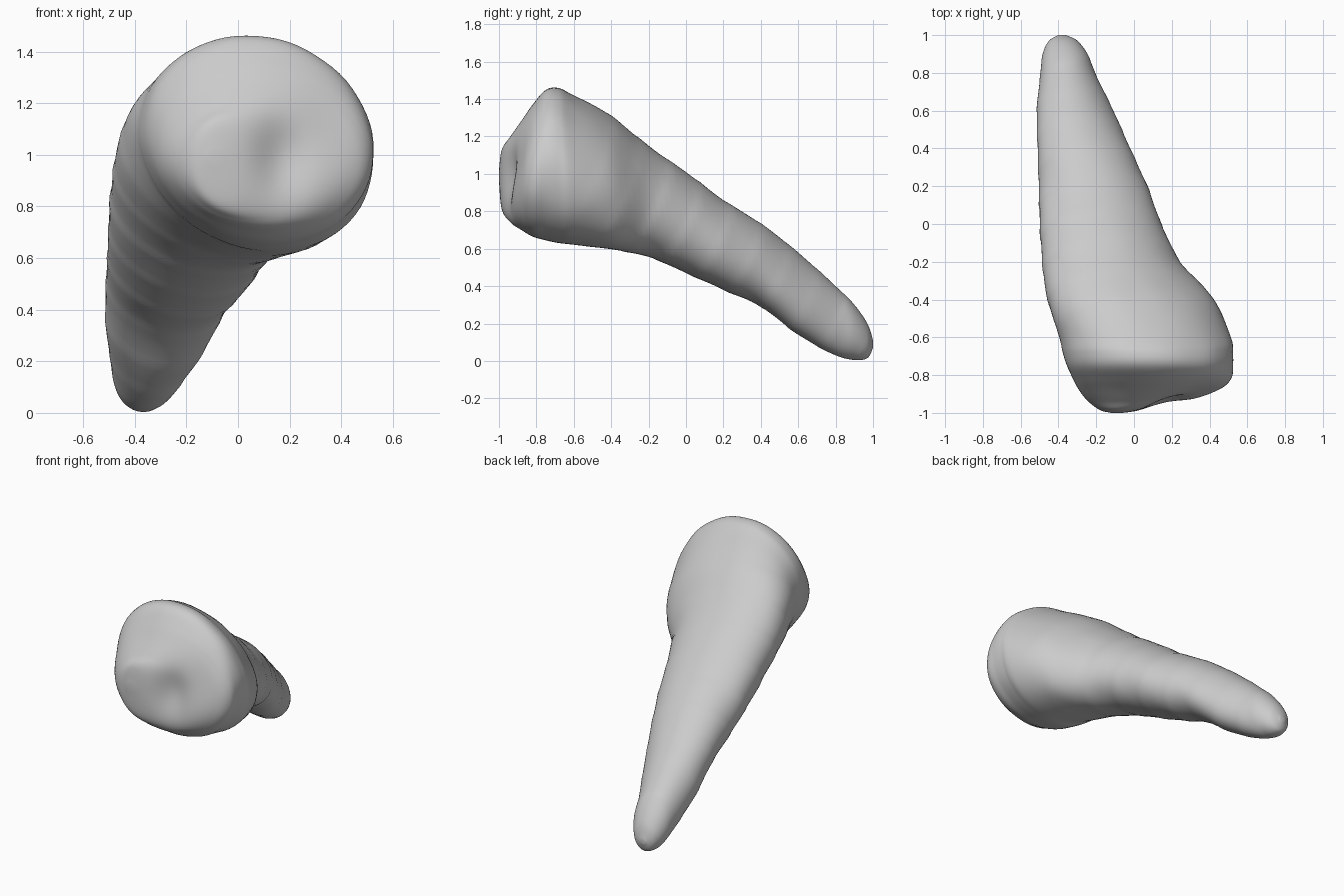
import bpy, bmesh, math
from mathutils import Vector, noise

if "Cube" in bpy.data.objects:
    bpy.data.objects.remove(bpy.data.objects["Cube"])

# Stations along the horn: y, x left, x right, z bottom, z top, lean of the oval
STATIONS = [
    (1.00, -0.40, -0.36, 0.07, 0.11, 0.0),
    (0.97, -0.45, -0.30, 0.015, 0.20, 0.0),
    (0.90, -0.485, -0.245, 0.005, 0.30, 0.0),
    (0.80, -0.495, -0.205, 0.03, 0.40, 0.05),
    (0.60, -0.515, -0.11, 0.14, 0.58, 0.1),
    (0.40, -0.51, -0.02, 0.29, 0.735, 0.1),
    (0.20, -0.505, 0.07, 0.38, 0.86, 0.12),
    (0.00, -0.50, 0.145, 0.47, 1.01, 0.15),
    (-0.20, -0.485, 0.245, 0.555, 1.15, 0.22),
    (-0.40, -0.46, 0.425, 0.595, 1.31, 0.25),
    (-0.60, -0.395, 0.513, 0.62, 1.42, 0.18),
    (-0.68, -0.375, 0.525, 0.63, 1.46, 0.12),
    (-0.75, -0.355, 0.525, 0.645, 1.45, 0.1),
    (-0.82, -0.325, 0.515, 0.665, 1.37, 0.1),
    (-0.88, -0.29, 0.46, 0.70, 1.285, 0.1),
    (-0.94, -0.24, 0.32, 0.74, 1.20, 0.1),
    (-0.985, -0.18, 0.08, 0.81, 1.13, 0.05),
    (-1.00, -0.12, -0.06, 0.96, 1.02, 0.0),
]
SIDES, STEPS = 72, 8
AXIS = Vector((0.2, -0.84, 0.5)).normalized()


def spline(a, b, c, d, t):
    """Catmull-Rom point between stations b and c."""
    return [0.5 * (2 * q + (r - p) * t + (2 * p - 5 * q + 4 * r - s) * t * t
                   + (3 * q - p - 3 * r + s) * t ** 3) for p, q, r, s in zip(a, b, c, d)]


def growth_ring(p):
    """Relative size change of the stepped growth rings, fading at the wide end."""
    phase = (p.dot(AXIS) / 0.2) % 1.0
    step = phase ** 2 if phase < 0.85 else 0.7225 * (1 - phase) / 0.15
    return (step - 0.25) * 0.022 * max(0.0, min(1.0, (p.y + 0.6) / 0.4))


def dent(p, x, z, wx, wz, depth):
    """Soft hollow pressed into the wide end."""
    return depth * math.exp(-((p.x - x) / wx) ** 2 - ((p.z - z) / wz) ** 2)


# Resample the stations smoothly
rows = []
n = len(STATIONS)
for i in range(n - 1):
    pts = [STATIONS[max(0, min(n - 1, i + k))] for k in (-1, 0, 1, 2)]
    rows += [spline(*pts, s / STEPS) for s in range(STEPS)]
rows.append(STATIONS[-1])

# Horn body: leaning oval slices, growth rings, slight lumps, hollowed wide end
bm = bmesh.new()
rings = []
for y, x0, x1, z0, z1, lean in rows:
    c = Vector(((x0 + x1) / 2, y, (z0 + z1) / 2))
    hz = (z1 - z0) / 2
    hx = math.sqrt(max(1e-6, ((x1 - x0) / 2) ** 2 - (lean * hz) ** 2))
    ring = []
    for k in range(SIDES):
        a = math.tau * k / SIDES
        cx, cz = math.cos(a), math.sin(a)
        off = Vector((hx * cx - lean * hz * cz, 0, hz * cz))
        p = c + off
        p = c + off * (1 + growth_ring(p) + 0.01 * noise.noise(p * 6))
        if y < -0.75:
            fade = min(1.0, (-0.75 - y) / 0.1)
            p.y += fade * (dent(p, 0.17, 0.99, 0.10, 0.16, 0.05)
                           + dent(p, 0.33, 1.08, 0.14, 0.18, 0.03))
        p.z = max(p.z, 0.0)
        ring.append(bm.verts.new(p))
    rings.append(ring)
for r, s in zip(rings, rings[1:]):
    for k in range(SIDES):
        j = (k + 1) % SIDES
        bm.faces.new((r[k], r[j], s[j], s[k]))
bm.faces.new(rings[0])
bm.faces.new(rings[-1])
bmesh.ops.recalc_face_normals(bm, faces=bm.faces)

mesh = bpy.data.meshes.new("horn")
bm.to_mesh(mesh)
bm.free()
horn = bpy.data.objects.new("horn", mesh)
bpy.context.collection.objects.link(horn)
bpy.context.view_layer.objects.active = horn
horn.select_set(True)
bpy.ops.object.shade_smooth_by_angle(angle=math.radians(40))
